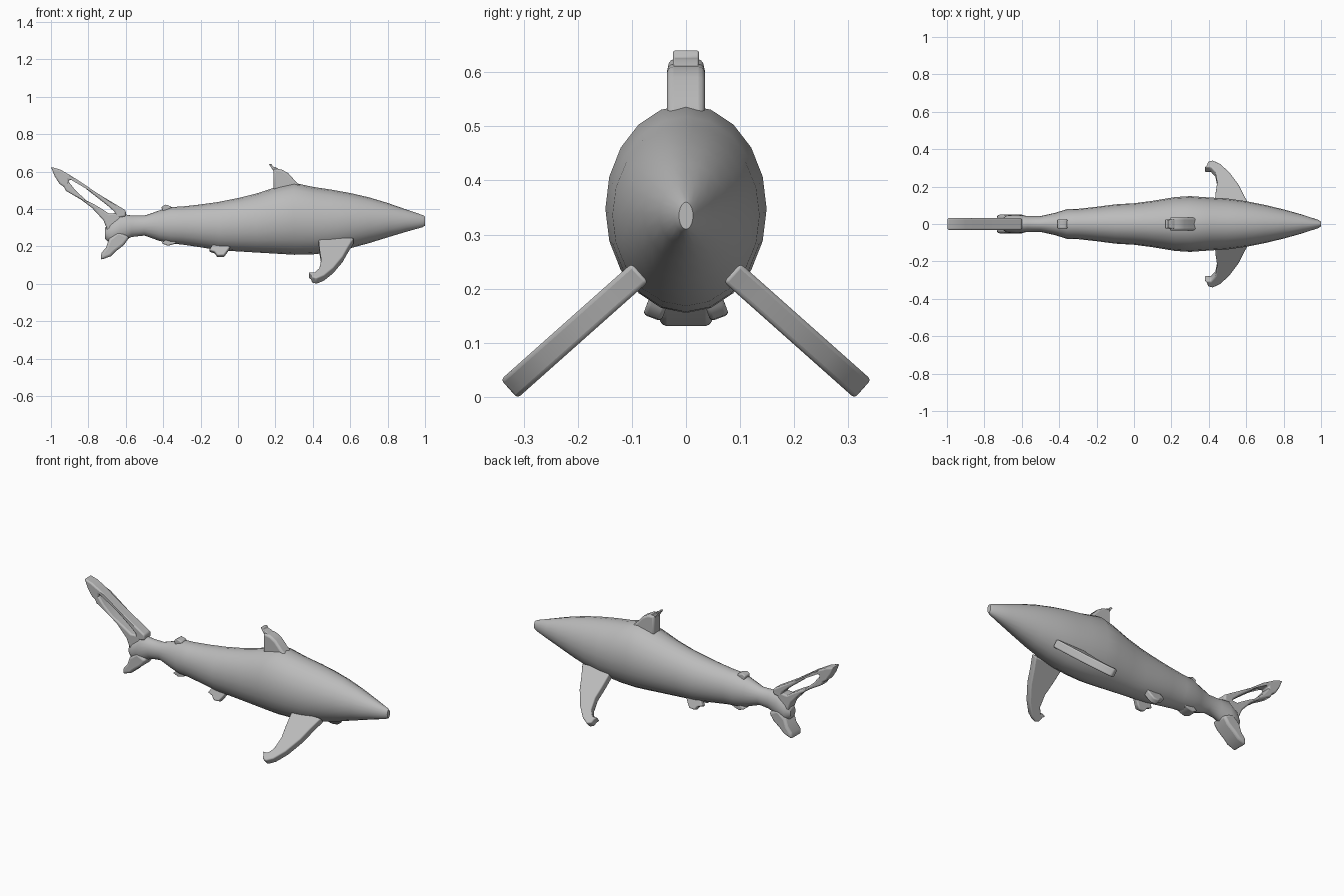
import bpy, bmesh, math
from mathutils import Vector

cube = bpy.data.objects.get("Cube")
if cube:
    bpy.data.objects.remove(cube, do_unlink=True)

grey = bpy.data.materials.new("plain grey")
grey.use_nodes = True
grey.diffuse_color = (0.5, 0.5, 0.5, 1)
grey.node_tree.nodes["Principled BSDF"].inputs["Base Color"].default_value = (0.5, 0.5, 0.5, 1)


def finish(bm, name, bevel=0.0, angle=50):
    bmesh.ops.recalc_face_normals(bm, faces=bm.faces)
    mesh = bpy.data.meshes.new(name)
    bm.to_mesh(mesh)
    bm.free()
    mesh.materials.append(grey)
    ob = bpy.data.objects.new(name, mesh)
    bpy.context.collection.objects.link(ob)
    bpy.ops.object.select_all(action='DESELECT')
    ob.select_set(True)
    bpy.context.view_layer.objects.active = ob
    bpy.ops.object.shade_smooth_by_angle(angle=math.radians(angle))
    if bevel:
        mod = ob.modifiers.new("round edges", 'BEVEL')
        mod.width = bevel
        mod.segments = 3
        mod.limit_method = 'ANGLE'
        mod.angle_limit = math.radians(50)
    return ob


def slab(name, outline, half, origin=(0, 0, 0), up=(0, 0, 1), side=(0, 1, 0), bevel=0.012):
    """Thick plate: outline runs along x and 'up', thickness along 'side'."""
    bm = bmesh.new()
    up, side, origin = Vector(up), Vector(side), Vector(origin)
    verts = [bm.verts.new(origin + Vector((x, 0, 0)) + up * s - side * half) for x, s in outline]
    face = bm.faces.new(verts)
    out = bmesh.ops.extrude_face_region(bm, geom=[face])
    moved = [g for g in out["geom"] if isinstance(g, bmesh.types.BMVert)]
    bmesh.ops.translate(bm, verts=moved, vec=side * half * 2)
    return finish(bm, name, bevel)


# Body: elliptical rings of x, bottom, top, half width
stations = [
    (1.0, .31, .36, .013), (.985, .302, .368, .022), (.9, .278, .397, .05),
    (.8, .248, .432, .078), (.7, .217, .462, .102), (.6, .19, .485, .122),
    (.5, .168, .503, .136), (.4, .157, .518, .142), (.3, .155, .54, .149),
    (.22, .16, .522, .144), (.1, .167, .483, .124), (0, .173, .458, .111),
    (-.1, .179, .438, .105), (-.2, .195, .424, .092), (-.3, .21, .413, .081),
    (-.36, .215, .41, .079), (-.42, .229, .392, .06), (-.5, .258, .364, .042),
    (-.57, .25, .365, .043), (-.63, .215, .375, .05), (-.68, .21, .335, .046),
    (-.71, .24, .3, .025)]
SIDES = 20
bm = bmesh.new()
rings = []
for x, low, top, w in stations:
    ring = []
    for i in range(SIDES):
        a = math.tau * i / SIDES
        ring.append(bm.verts.new((x, w * math.cos(a), (low + top) / 2 + (top - low) / 2 * math.sin(a))))
    rings.append(ring)
for r, s in zip(rings, rings[1:]):
    for i in range(SIDES):
        j = (i + 1) % SIDES
        bm.faces.new((r[i], r[j], s[j], s[i]))
bm.faces.new(rings[0])
bm.faces.new(rings[-1])
finish(bm, "body")

# Dorsal fin with a small hooked tip
slab("dorsal_fin", [(.35, .51), (.31, .545), (.27, .59), (.235, .61), (.19, .617), (.19, .5)], .035)
slab("dorsal_tip", [(.225, .605), (.205, .622), (.185, .627), (.18, .64), (.165, .64),
                    (.18, .618), (.192, .6)], .024, bevel=.004)
slab("second_dorsal_fin", [(-.35, .39), (-.36, .415), (-.39, .423), (-.41, .41), (-.4, .38)], .025, bevel=.006)
slab("anal_fin", [(-.31, .23), (-.34, .213), (-.375, .203), (-.41, .217), (-.38, .24)], .035, bevel=.006)

# Tail: two arms that meet at the tip, plus a broad lower lobe
slab("tail_upper_arm", [(-.6, .36), (-.6, .392), (-.63, .41), (-.7, .452), (-.8, .513), (-.9, .582),
                        (-.95, .61), (-1, .625), (-.98, .575), (-.955, .535), (-.92, .51), (-.905, .53),
                        (-.905, .555), (-.87, .553), (-.79, .49), (-.7, .42), (-.66, .385),
                        (-.65, .35)], .033, bevel=.009)
slab("tail_lower_arm", [(-.94, .535), (-.905, .545), (-.87, .5), (-.81, .445), (-.77, .425), (-.72, .395),
                        (-.69, .375), (-.63, .38), (-.63, .25), (-.69, .265), (-.72, .34),
                        (-.78, .405), (-.84, .45), (-.92, .497)], .033, bevel=.009)
slab("tail_lower_lobe", [(-.58, .25), (-.61, .207), (-.655, .172), (-.68, .147), (-.735, .127),
                         (-.73, .165), (-.705, .195), (-.69, .24), (-.64, .28)], .05, bevel=.014)

# Paired fins
pectoral = [(.62, -.04), (.59, .03), (.56, .11), (.51, .2), (.46, .26), (.42, .285), (.395, .275),
            (.39, .25), (.375, .235), (.41, .236), (.435, .2), (.445, .13), (.437, .06), (.43, -.04)]
pelvic = [(-.03, -.03), (-.06, .02), (-.075, .04), (-.11, .042), (-.125, .02), (-.155, .01), (-.13, -.03)]
for label, k in (("left", 1), ("right", -1)):
    slab(label + "_pectoral_fin", pectoral, .023, (0, .115 * k, .203),
         (0, .747 * k, -.664), (0, .664 * k, .747), bevel=.011)
    slab(label + "_pelvic_fin", pelvic, .018, (0, .048 * k, .185),
         (0, .35 * k, -.937), (0, .937 * k, .35), bevel=.007)
